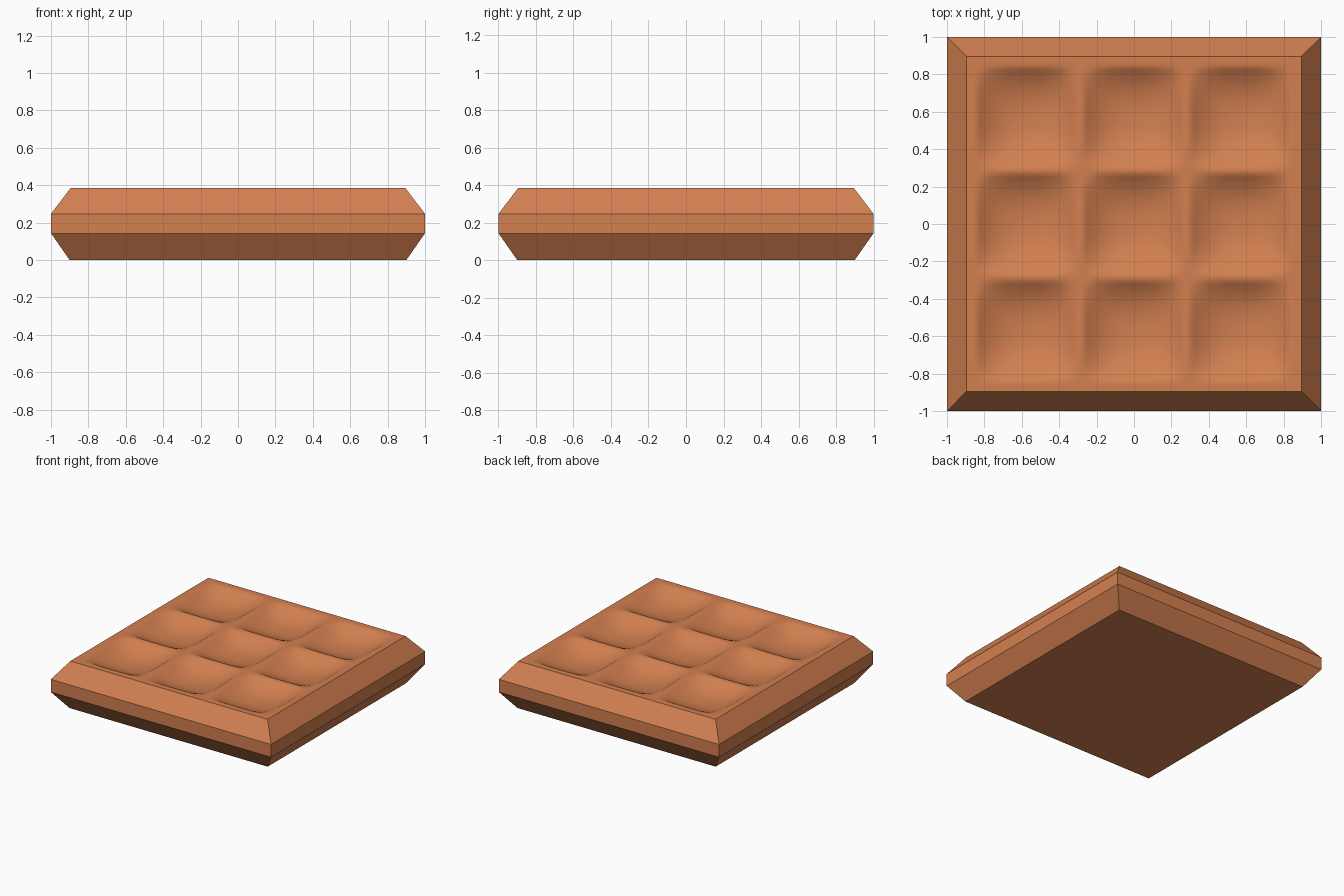
import bpy
import bmesh

cube = bpy.data.objects.get("Cube")
if cube:
    bpy.data.objects.remove(cube, do_unlink=True)

# Slab proportions
TOP_HALF, TOP_Z = 0.895, 0.385
RINGS = [(1.0, 0.247), (1.0, 0.143), (0.9, 0.0)]   # half width, height
PITCH, CELL_HALF, DEPTH = 0.57, 0.275, 0.08

# Single warm caramel material
caramel = bpy.data.materials.new("caramel brown")
caramel.use_nodes = True
colour = (0.65, 0.215, 0.08, 1.0)
caramel.diffuse_color = colour
caramel.node_tree.nodes["Principled BSDF"].inputs["Base Color"].default_value = colour


def cell_coordinate(value):
    """Position inside the nearest cell, 0 at its centre and 1 at its rim."""
    centre = PITCH * max(-1, min(1, round(value / PITCH)))
    return min(1.0, abs(value - centre) / CELL_HALF)


def dish_depth(x, y):
    """Bowl with a softly rounded lip."""
    bowl = (1 - cell_coordinate(x) ** 2.5) * (1 - cell_coordinate(y) ** 2.5)
    return DEPTH * 1.08 * bowl * bowl / (bowl + 0.08)


# Top surface with three by three sunken dishes
bm = bmesh.new()
bmesh.ops.create_grid(bm, x_segments=100, y_segments=100, size=TOP_HALF)
for v in bm.verts:
    v.co.z = TOP_Z - dish_depth(v.co.x, v.co.y)

# Bevelled sides, pulled out of the top border ring by ring
edges = [e for e in bm.edges if e.is_boundary]
previous = TOP_HALF
for half, height in RINGS:
    result = bmesh.ops.extrude_edge_only(bm, edges=edges)["geom"]
    for v in (g for g in result if isinstance(g, bmesh.types.BMVert)):
        v.co.x *= half / previous
        v.co.y *= half / previous
        v.co.z = height
    edges = [g for g in result if isinstance(g, bmesh.types.BMEdge)
             and g.is_boundary]
    previous = half

# Flat underside
bmesh.ops.contextual_create(bm, geom=edges)
bmesh.ops.recalc_face_normals(bm, faces=bm.faces)

mesh = bpy.data.meshes.new("dimpled_slab")
bm.to_mesh(mesh)
bm.free()
mesh.materials.append(caramel)
slab = bpy.data.objects.new("dimpled_slab", mesh)
bpy.context.collection.objects.link(slab)

# Smooth dishes, crisp slab edges
bpy.ops.object.select_all(action='DESELECT')
slab.select_set(True)
bpy.context.view_layer.objects.active = slab
bpy.ops.object.shade_smooth_by_angle(angle=0.5)
